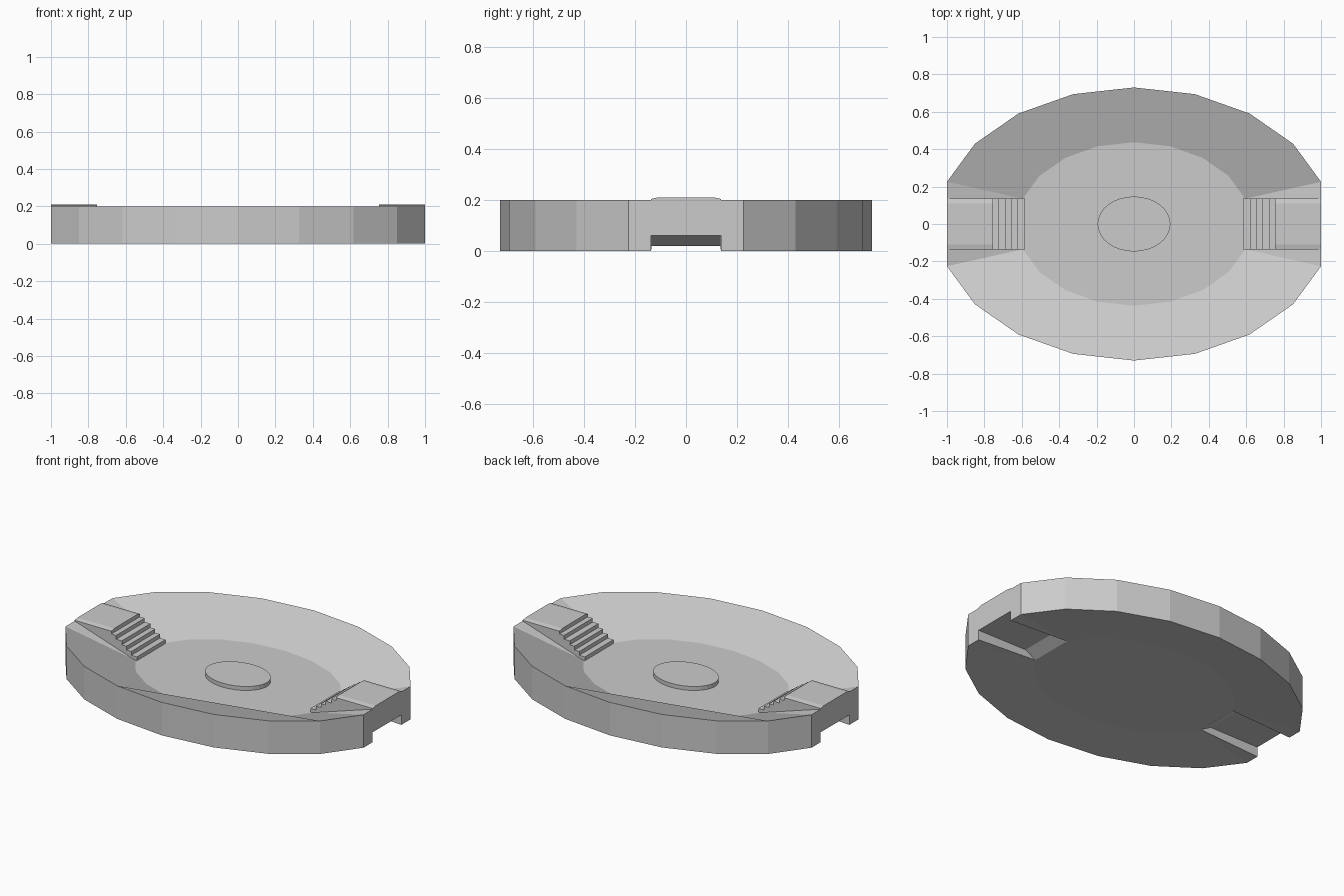
import bpy, bmesh, math

if "Cube" in bpy.data.objects:
    bpy.data.objects.remove(bpy.data.objects["Cube"])

RIM, FLOOR, UNDER, W = 0.20, 0.07, 0.02, 0.137


def finish(name, bm):
    bmesh.ops.remove_doubles(bm, verts=bm.verts, dist=1e-4)
    bmesh.ops.recalc_face_normals(bm, faces=bm.faces)
    me = bpy.data.meshes.new(name)
    bm.to_mesh(me)
    bm.free()
    ob = bpy.data.objects.new(name, me)
    bpy.context.collection.objects.link(ob)
    return ob


def face(bm, pts):
    return bm.faces.new([bm.verts.new(p) for p in pts])


def arc(a, b, z, r):
    """Front half of a 20-sided oval without its end points, turned by r = 1 or -1."""
    return [(r * a * math.sin(math.radians(18 * i)),
             -r * b * math.cos(math.radians(18 * i)), z) for i in range(-4, 5)]


def prism(name, rings):
    """Closed solid between two matching rings of points."""
    bm = bmesh.new()
    a, b = rings
    face(bm, a)
    face(bm, b)
    for i in range(len(a)):
        j = (i + 1) % len(a)
        face(bm, [a[i], a[j], b[j], b[i]])
    return finish(name, bm)


# Oval dish: sloped halves, floor, outer wall and hollow underside
bm = bmesh.new()
floor, under = [], []
for r in (1, -1):
    top, low = arc(1.0515, 0.73, RIM, r), arc(1.0515, 0.73, 0, r)
    inner, inlow = arc(0.625, 0.437, FLOOR, r), arc(0.625, 0.437, UNDER, r)
    face(bm, top + inner[::-1])
    face(bm, low + inlow[::-1])
    for i in range(8):
        face(bm, [low[i], low[i + 1], top[i + 1], top[i]])
    floor += inner
    under += inlow
    # Wedges beside the stairs and channels
    for s, k in ((-1, 0), (1, 8)):
        a, b, c, d = top[k], inner[k], low[k], inlow[k]
        y = math.copysign(W, a[1])
        p, q = (a[0], y, RIM), (a[0], y, 0)
        face(bm, [a, p, b])
        face(bm, [c, q, d])
        face(bm, [a, p, q, c])
        face(bm, [p, b, d, q])
face(bm, floor)
face(bm, under)
finish("oval_dish", bm)

# Stairs with an under-channel, and a chamfered landing, at each end
edges = [0.754, 0.722, 0.684, 0.652, 0.62, 0.583]
rise = (0.21 - FLOOR) / 6
profile = [(1.0, 0.06), (1.0, RIM), (edges[0], RIM)]
for i in range(1, 6):
    z = 0.21 - rise * i
    profile += [(edges[i - 1], z), (edges[i], z)]
profile += [(edges[5], UNDER), (0.594, UNDER), (0.665, 0.06)]
cap = [(-W, RIM), (-W, 0.204), (-0.11, 0.21), (0.11, 0.21), (W, 0.204), (W, RIM)]
for s, side in ((-1, "left"), (1, "right")):
    prism(side + "_stairs", [[(s * x, y, z) for x, z in profile] for y in (-W, W)])
    prism(side + "_landing", [[(s * x, y, z) for y, z in cap] for x in (edges[0], 1.0)])

# Raised oval plate in the middle
rings = [[(0.195 * math.cos(t * math.pi / 16), 0.147 * math.sin(t * math.pi / 16), z)
          for t in range(32)] for z in (FLOOR - 0.01, 0.094)]
prism("centre_plate", rings)
